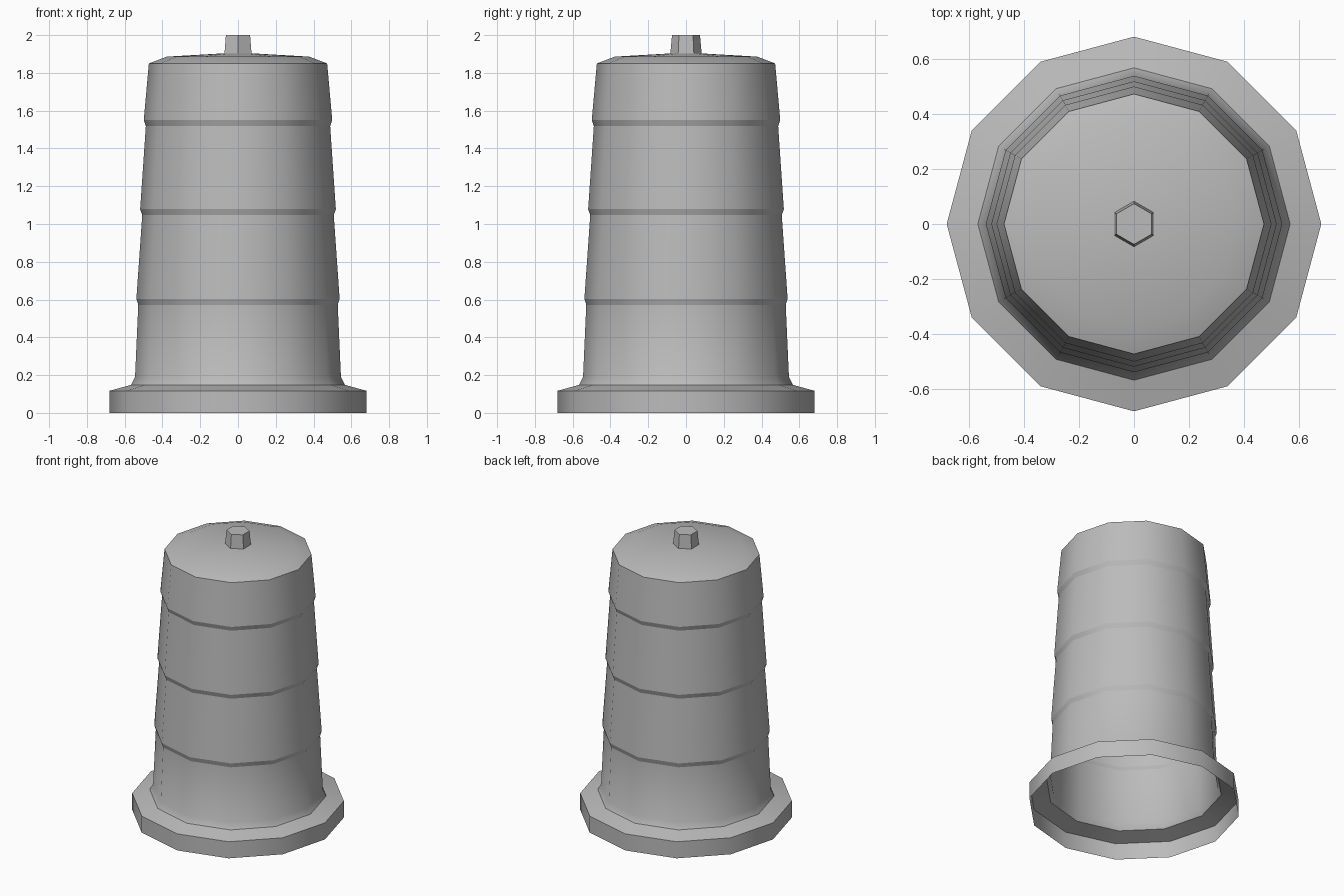
import bpy
import bmesh
from math import sin, cos, pi, radians

cube = bpy.data.objects.get("Cube")
if cube:
    bpy.data.objects.remove(cube)

grey = bpy.data.materials.new("plain_grey")
grey.use_nodes = True
colour = (0.5, 0.5, 0.5, 1)
grey.diffuse_color = colour
grey.node_tree.nodes["Principled BSDF"].inputs["Base Color"].default_value = colour


def turned(name, profile, sides, start, soft_rings=(), sharp_sides=False):
    """Spin (radius, height) points into a faceted shell, closed at the top only."""
    bm = bmesh.new()
    rings = []
    for r, z in profile:
        count = sides if r else 1
        rings.append([bm.verts.new((r * cos(start + 2 * pi * i / sides),
                                    r * sin(start + 2 * pi * i / sides), z))
                      for i in range(count)])
    for low, high in zip(rings, rings[1:]):
        for i in range(sides):
            j = (i + 1) % sides
            upper = [high[j], high[i]] if len(high) > 1 else high
            bm.faces.new([low[i], low[j]] + upper)
    for face in bm.faces:
        face.smooth = True
    # crisp horizontal creases, soft vertical ones unless asked otherwise
    for k, ring in enumerate(rings):
        if len(ring) == 1 or k in soft_rings:
            continue
        for i in range(sides):
            bm.edges.get((ring[i], ring[(i + 1) % sides])).smooth = False
    if sharp_sides:
        for edge in bm.edges:
            edge.smooth = False
    mesh = bpy.data.meshes.new(name)
    bm.to_mesh(mesh)
    bm.free()
    mesh.materials.append(grey)
    obj = bpy.data.objects.new(name, mesh)
    bpy.context.collection.objects.link(obj)
    return obj


# flange and flared foot
profile = [(0.68, 0), (0.68, 0.117), (0.567, 0.148), (0.545, 0.19)]
# three stepped bands up the tapering wall: (inner radius, outer radius, height)
for inner, outer, z in ((0.528, 0.538, 0.572), (0.507, 0.518, 1.047), (0.488, 0.499, 1.518)):
    profile += [(inner, z), (outer, z + 0.032)]
# shoulder and shallow domed lid
profile += [(0.472, 1.85), (0.377, 1.886), (0, 1.908)]
lid_ring = len(profile) - 2
turned("barrel_shell", profile, 12, 0, soft_rings=(3, lid_ring))

# six-sided tapered stub on the lid
turned("top_stub", [(0.083, 1.9), (0.074, 2.0), (0, 2.0)], 6, radians(90), sharp_sides=True)
